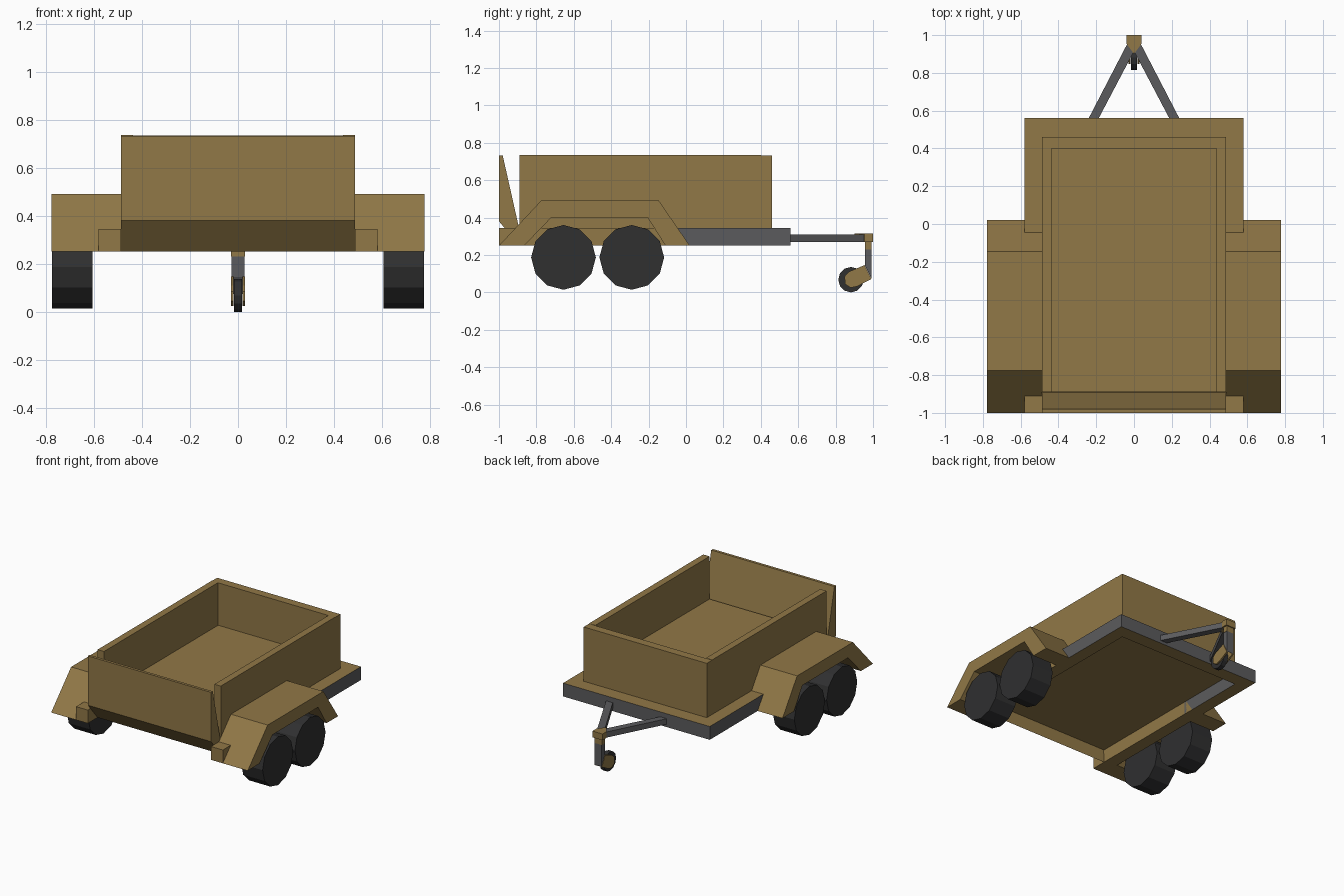
import bpy, bmesh, math
from mathutils import Vector

if "Cube" in bpy.data.objects:
    bpy.data.objects.remove(bpy.data.objects["Cube"])


def material(name, rgb):
    m = bpy.data.materials.new(name)
    m.diffuse_color = (*rgb, 1)
    m.use_nodes = True
    m.node_tree.nodes["Principled BSDF"].inputs["Base Color"].default_value = m.diffuse_color
    return m


TAN = material("tan_paint", (0.283, 0.188, 0.063))
GREY = material("grey_steel", (0.105, 0.105, 0.110))
BLACK = material("black_rubber", (0.029, 0.029, 0.030))


def finish(name, bm, *mats):
    bmesh.ops.recalc_face_normals(bm, faces=bm.faces)
    me = bpy.data.meshes.new(name)
    bm.to_mesh(me)
    bm.free()
    for m in mats:
        me.materials.append(m)
    ob = bpy.data.objects.new(name, me)
    bpy.context.collection.objects.link(ob)
    return ob


def prism_bm(pts, axis, a, b):
    """Extrude a 2D outline along an axis: x -> (y,z), y -> (x,z), z -> (x,y)."""
    put = {"x": lambda p, d: (d, p[0], p[1]),
           "y": lambda p, d: (p[0], d, p[1]),
           "z": lambda p, d: (p[0], p[1], d)}[axis]
    bm = bmesh.new()
    face = bm.faces.new([bm.verts.new(put(p, a)) for p in pts])
    ext = bmesh.ops.extrude_face_region(bm, geom=[face])
    move = Vector(put((0, 0), b - a))
    verts = [v for v in ext["geom"] if isinstance(v, bmesh.types.BMVert)]
    bmesh.ops.translate(bm, vec=move, verts=verts)
    return bm


def prism(name, pts, axis, a, b, mat):
    return finish(name, prism_bm(pts, axis, a, b), mat)


def rect(x0, x1, y0, y1):
    return [(x0, y0), (x1, y0), (x1, y1), (x0, y1)]


def disc(cy, cz, r, n):
    return [(cy + r * math.cos(2 * math.pi * i / n),
             cz + r * math.sin(2 * math.pi * i / n)) for i in range(n)]


def mirror(ob):
    m = ob.modifiers.new("mirror", "MIRROR")
    m.use_axis[0] = True
    return ob


# U-shaped chassis frame, grey on the exposed front side faces
bm = prism_bm([(-.58, -1), (-.487, -1), (-.487, .46), (.487, .46),
               (.487, -1), (.58, -1), (.58, .56), (-.58, .56)], "z", .25, .345)
bmesh.ops.bisect_plane(bm, geom=bm.verts[:] + bm.edges[:] + bm.faces[:],
                       plane_co=(0, -.06, 0), plane_no=(0, 1, 0))
bm.normal_update()
for f in bm.faces:
    if abs(f.normal.z) < .5 and f.calc_center_median().y > -.06:
        f.material_index = 1
finish("chassis_frame", bm, TAN, GREY)

# Cargo box: floor and side walls in one profile, plus front wall
prism("cargo_box", [(-.487, .343), (.487, .343), (.487, .735), (.437, .735),
                    (.437, .43), (-.437, .43), (-.437, .735), (-.487, .735)],
      "y", -.89, .40, TAN)
prism("cargo_front_wall", rect(-.487, .487, .40, .46), "z", .343, .733, TAN)

# Leaning wedge tailgate
prism("tailgate", [(-1, .732), (-.98, .732), (-.893, .345), (-.89, .25), (-1, .38)],
      "x", -.487, .487, TAN)

# Arched fenders
mirror(prism("fender", [(-1, .25), (-.775, .49), (-.145, .49), (.02, .25),
                        (-.11, .25), (-.205, .4), (-.72, .4), (-.865, .25)],
             "x", .487, .777, TAN))

# Twin-axle wheels
for label, cy in (("rear", -.655), ("front", -.29)):
    mirror(prism(label + "_wheel", disc(cy, .187, .173, 12), "x", .605, .774, BLACK))

# A-shaped drawbar
mirror(prism("drawbar", [(.192, .55), (.245, .55), (.035, .955), (0, .955), (0, .915)],
             "z", .27, .31, GREY))
prism("hitch_block", [(-.04, .955), (0, .90), (.04, .955), (.04, 1), (-.04, 1)],
      "z", .27, .315, TAN)

# Jockey wheel: collar, post, fork plates and small wheel
prism("post_collar", rect(.957, .992, .23, .272), "x", -.03, .03, TAN)
prism("jockey_post", [(.957, .23), (.992, .23), (.992, .075), (.957, .145)],
      "x", -.028, .028, GREY)
mirror(prism("jockey_fork", [(.955, .146), (.992, .072), (.915, .032), (.88, .025),
                             (.85, .045), (.848, .085), (.87, .11)],
             "x", .018, .03, TAN))
prism("jockey_wheel", disc(.882, .068, .068, 12), "x", -.017, .017, BLACK)
